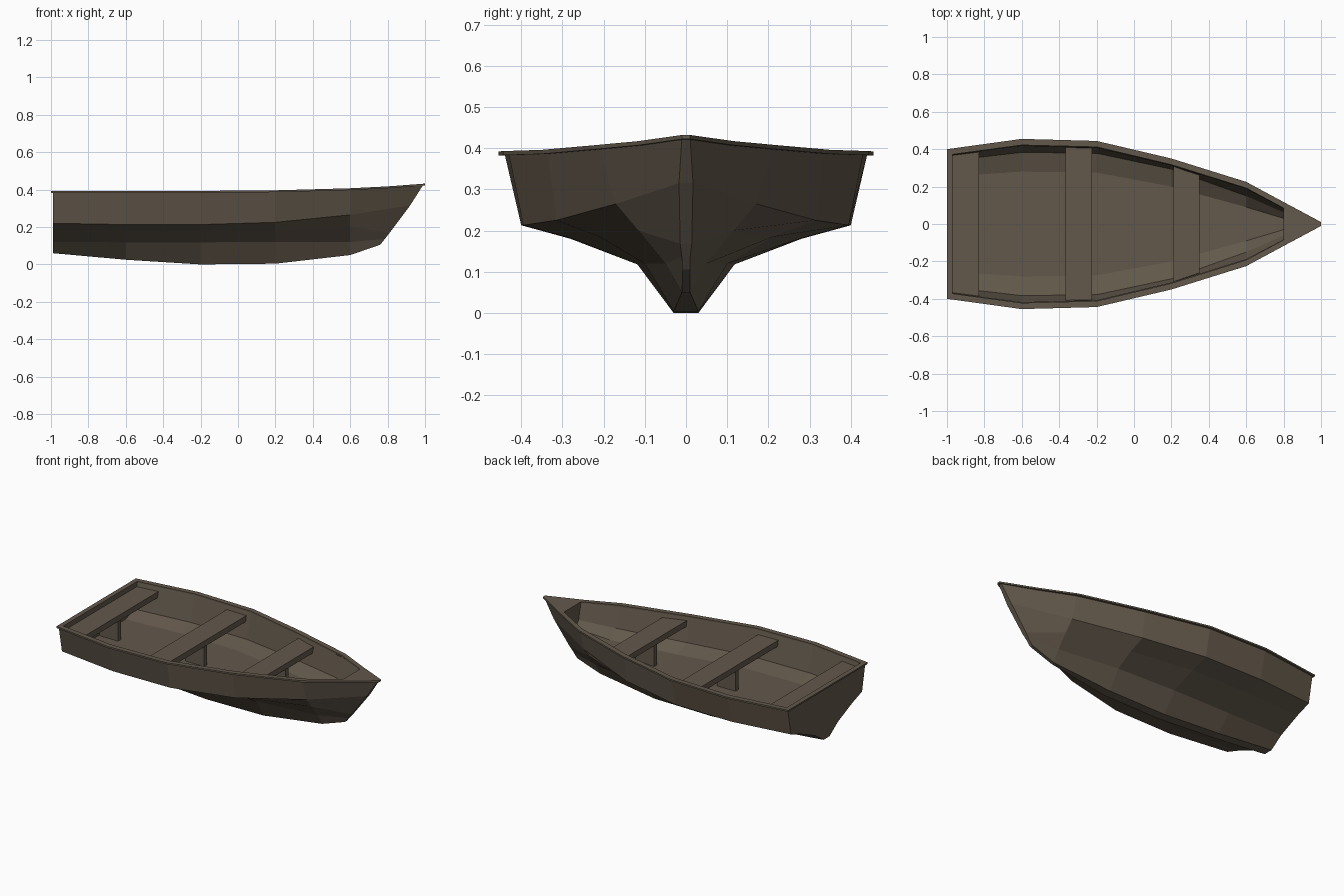
import bpy, bmesh

if "Cube" in bpy.data.objects:
    bpy.data.objects.remove(bpy.data.objects["Cube"])

wood = bpy.data.materials.new("weathered brown wood")
wood.diffuse_color = (0.125, 0.099, 0.071, 1)
wood.use_nodes = True
wood.node_tree.nodes["Principled BSDF"].inputs["Base Color"].default_value = wood.diffuse_color


def make(name, verts, faces, low_face_up=None):
    bm = bmesh.new()
    vs = [bm.verts.new(v) for v in verts]
    for f in faces:
        bm.faces.new([vs[i] for i in f])
    bmesh.ops.recalc_face_normals(bm, faces=bm.faces[:])
    if low_face_up is not None:      # open shells: orient by the lowest face
        bm.normal_update()
        low = min(bm.faces, key=lambda f: f.calc_center_median().z)
        if (low.normal.z > 0) != low_face_up:
            bmesh.ops.reverse_faces(bm, faces=bm.faces[:])
    me = bpy.data.meshes.new(name)
    bm.to_mesh(me)
    bm.free()
    me.materials.append(wood)
    ob = bpy.data.objects.new(name, me)
    bpy.context.collection.objects.link(ob)
    return ob


def loft(name, sections, low_face_up):
    """Skin half sections (x, y, z from rim to keel), mirrored across y."""
    rings = [s + [(x, -y, z) for x, y, z in reversed(s)] for s in sections]
    n = len(rings[0])
    verts = [v for r in rings for v in r]
    faces = []
    for i in range(len(rings) - 1):
        for j in range(n - 1):
            a, b = i * n + j, (i + 1) * n + j
            faces.append((a, a + 1, b + 1, b))
    h = n // 2
    for base in (0, len(verts) - n):  # end caps as strips
        for j in range(h - 1):
            faces.append((base + j, base + j + 1,
                          base + n - 2 - j, base + n - 1 - j))
    return make(name, verts, faces, low_face_up)


def at(x, *pts):
    return [(x, y, z) for y, z in pts]


# outer hull with transom and slanted stem
loft("hull", [
    at(-0.99, (.39, .385), (.358, .22), (.26, .185), (.115, .12), (.03, .06)),
    at(-0.6, (.44, .385), (.40, .213), (.28, .18), (.118, .118), (.03, .025)),
    at(-0.2, (.43, .386), (.395, .213), (.275, .18), (.118, .118), (.03, 0)),
    at(0.2, (.335, .388), (.315, .225), (.21, .185), (.10, .12), (.03, .004)),
    at(0.6, (.21, .398), (.17, .265), (.115, .20), (.05, .12), (.01, .05)),
    [(.99, .01, .425), (.92, .017, .315), (.81, .014, .168),
     (.785, .01, .136), (.76, .01, .105)],
], False)

# inner planking and floor
loft("inner_shell", [
    at(-0.97, (.372, .385), (.34, .228), (.255, .195)),
    at(-0.6, (.42, .385), (.383, .225), (.28, .195)),
    at(-0.2, (.41, .386), (.378, .225), (.275, .195)),
    at(0.2, (.315, .388), (.293, .238), (.20, .197)),
    at(0.6, (.19, .398), (.15, .277), (.09, .225)),
    at(0.8, (.085, .41), (.062, .31), (.03, .27)),
], True)

# gunwale rim with stern bar and small bow deck
outer = [(-1, .40, .392), (-.6, .455, .392), (-.2, .444, .393), (.2, .35, .396),
         (.6, .225, .407), (.8, .117, .417), (1, .01, .432)]
inner = [(-.97, .372), (-.6, .422), (-.2, .412), (.2, .317), (.6, .192), (.8, .085)]
verts, faces = [], []
for s in (1, -1):
    o = len(verts)
    verts += [(x, s * y, z) for x, y, z in outer]
    verts += [(x, s * y, outer[i][2]) for i, (x, y) in enumerate(inner)]
    faces += [(o + i, o + i + 1, o + i + 8, o + i + 7) for i in range(5)]
m = 13
faces += [(0, 7, m + 7, m), (5, 6, m + 6, m + 5, m + 12, 12)]
rim = make("gunwale", verts, faces, True)
sol = rim.modifiers.new("thickness", "SOLIDIFY")
sol.thickness = 0.01
sol.offset = -1


def board(name, x0, x1, w0, w1, z0, z1):
    v = [(x, s * w, z) for z in (z0, z1)
         for x, w, s in ((x0, w0, -1), (x1, w1, -1), (x1, w1, 1), (x0, w0, 1))]
    make(name, v, [(0, 1, 2, 3), (4, 5, 6, 7)] +
         [(i, (i + 1) % 4, (i + 1) % 4 + 4, i + 4) for i in range(4)])


# bench seats, each on a centre support board
for name, x0, x1, w0, w1, z in (("stern", -.97, -.83, .368, .385, .36),
                                ("middle", -.365, -.225, .412, .408, .36),
                                ("front", .21, .35, .308, .262, .37)):
    board(name + "_seat", x0, x1, w0, w1, z - .037, z)
    board(name + "_seat_support", x0 + .005, x1 - .005, .015, .015, .19, z - .037)
